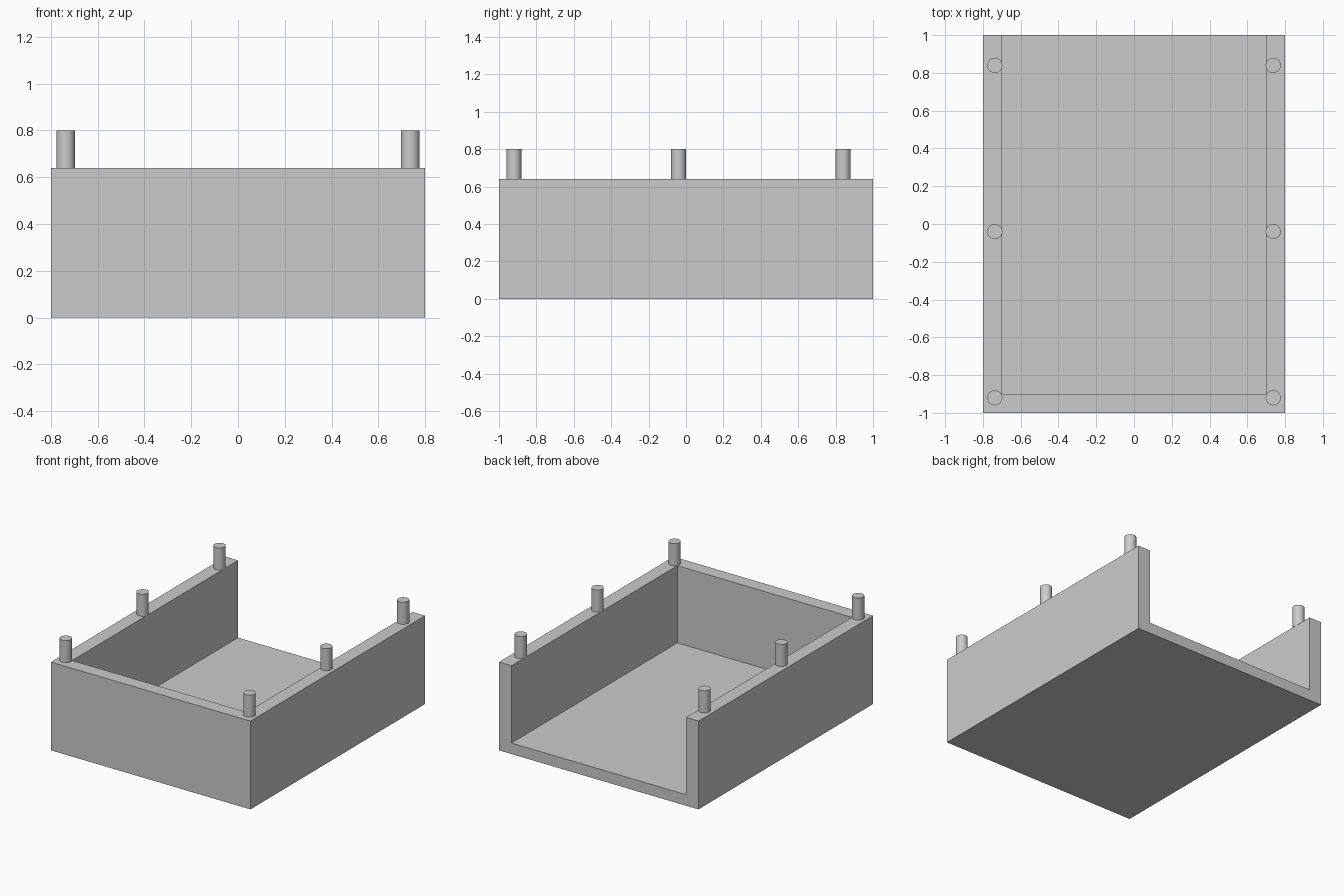
import bpy

cube = bpy.data.objects.get("Cube")
if cube:
    bpy.data.objects.remove(cube, do_unlink=True)

GREY = (0.6, 0.6, 0.6, 1)
grey = bpy.data.materials.new("plain grey")
grey.use_nodes = True
grey.diffuse_color = GREY
grey.node_tree.nodes["Principled BSDF"].inputs["Base Color"].default_value = GREY

HALF_X, HALF_Y, HEIGHT = 0.8, 1.0, 0.64
WALL, FLOOR = 0.1, 0.08
PEG_RADIUS, PEG_TOP, PEG_X = 0.04, 0.8, 0.737

# Tray: a U-shaped wall, open at the back, on a full floor
outer = [(-HALF_X, HALF_Y), (-HALF_X, -HALF_Y), (HALF_X, -HALF_Y), (HALF_X, HALF_Y)]
inner = [(x - WALL if x > 0 else x + WALL, y + WALL if y < 0 else y) for x, y in outer]
verts = [(x, y, z) for ring, levels in ((outer, (0, HEIGHT)), (inner, (FLOOR, HEIGHT)))
         for z in levels for x, y in ring]
ob, ot, ib, it = ([4 * k + i for i in range(4)] for k in range(4))
faces = [ob[::-1], ib]
for i in range(3):
    j = i + 1
    faces += [(ob[i], ob[j], ot[j], ot[i]),   # outside
              (ib[j], ib[i], it[i], it[j]),   # inside
              (ot[i], ot[j], it[j], it[i])]   # rim
# U-shaped open end
faces.append((ob[3], ob[0], ot[0], it[0], ib[0], ib[3], it[3], ot[3]))
mesh = bpy.data.meshes.new("tray")
mesh.from_pydata(verts, [], faces)
mesh.materials.append(grey)
mesh.update()
tray = bpy.data.objects.new("tray", mesh)
bpy.context.collection.objects.link(tray)

# Round pegs standing on the side walls
for side, sx in (("left", 1), ("right", -1)):
    for place, y in (("front", -0.92), ("middle", -0.04), ("back", 0.84)):
        bpy.ops.mesh.primitive_cylinder_add(
            vertices=32, radius=PEG_RADIUS, depth=PEG_TOP - HEIGHT,
            location=(sx * PEG_X, y, (PEG_TOP + HEIGHT) / 2))
        peg = bpy.context.object
        peg.name = f"{place}_{side}_peg"
        peg.data.materials.append(grey)
        bpy.ops.object.shade_smooth_by_angle()
